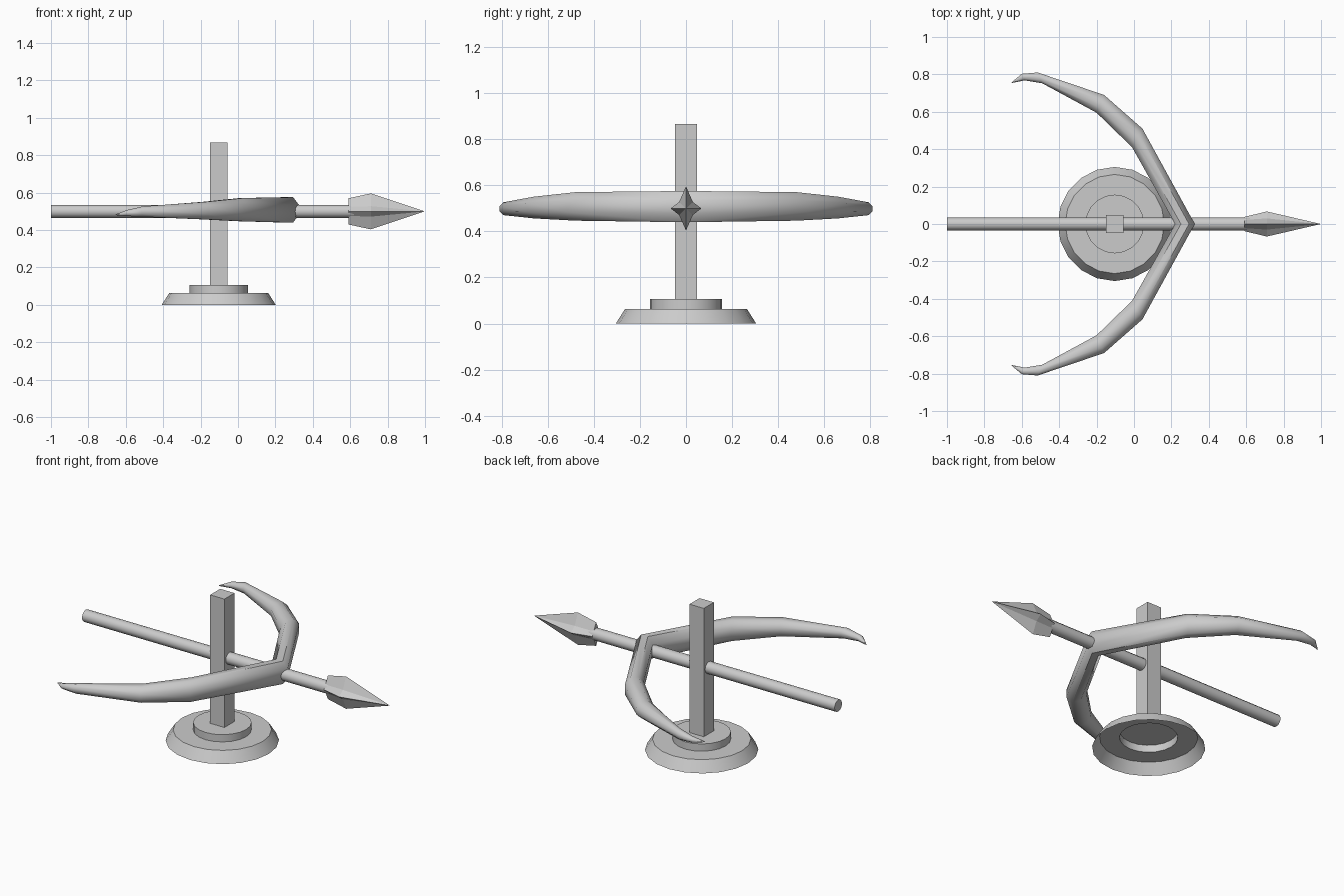
import bpy, bmesh, math
from mathutils import Vector

if "Cube" in bpy.data.objects:
    bpy.data.objects.remove(bpy.data.objects["Cube"])


def loft(name, rings, caps=(False, False), smooth=35):
    """Skin a list of closed rings with quads, optionally capping the ends."""
    bm = bmesh.new()
    vs = [[bm.verts.new(p) for p in r] for r in rings]
    n = len(vs[0])
    for a, b in zip(vs, vs[1:]):
        for i in range(n):
            j = (i + 1) % n
            bm.faces.new((a[i], a[j], b[j], b[i]))
    if caps[0]:
        bm.faces.new(vs[0][::-1])
    if caps[1]:
        bm.faces.new(vs[-1])
    bmesh.ops.recalc_face_normals(bm, faces=bm.faces)
    me = bpy.data.meshes.new(name)
    bm.to_mesh(me)
    bm.free()
    ob = bpy.data.objects.new(name, me)
    bpy.context.collection.objects.link(ob)
    bpy.ops.object.select_all(action='DESELECT')
    ob.select_set(True)
    bpy.context.view_layer.objects.active = ob
    if smooth:
        bpy.ops.object.shade_smooth_by_angle(angle=math.radians(smooth))
    return ob


def angles(n, offset=0.0):
    return [2 * math.pi * (i + offset) / n for i in range(n)]


POST_X, AXIS_Z = -0.103, 0.5

# Stepped base: thin shell, open underneath
base_profile = [(0.305, 0), (0.265, 0.063), (0.157, 0.063), (0.157, 0.106)]
loft("base", [[(POST_X + r * math.cos(a), r * math.sin(a), z) for a in angles(20)]
              for r, z in base_profile], caps=(False, True))

# Square post
h = 0.047
loft("post", [[(POST_X + sx * h, sy * h, z)
               for sx, sy in ((-1, -1), (1, -1), (1, 1), (-1, 1))]
              for z in (0.106, 0.868)], caps=(True, True), smooth=0)

# Arrow shaft
loft("arrow_shaft", [[(x, 0.035 * math.cos(a), AXIS_Z + 0.035 * math.sin(a))
                      for a in angles(12)] for x in (-1.0, 0.62)], caps=(True, True))


# Arrow head: four-pointed star section tapering to a tip
def star(x, y, z, iy, iz):
    pts = [(y, 0), (iy, iz), (0, z), (-iy, iz), (-y, 0), (-iy, -iz), (0, -z), (iy, -iz)]
    return [(x, p, AXIS_Z + q) for p, q in pts]


loft("arrow_head", [star(0.59, 0.038, 0.07, 0.022, 0.024),
                    star(0.71, 0.067, 0.096, 0.030, 0.028),
                    star(0.995, 0.001, 0.001, 0.0006, 0.0006)],
     caps=(True, True), smooth=0)

# Bow: one tapering limb, mirrored. (outer xy, inner xy, centre z, half height)
stations = [
    ((0.325, 0.0), (0.22, 0.0), 0.508, 0.068),
    ((0.045, 0.51), (-0.01, 0.41), 0.509, 0.062),
    ((-0.16, 0.69), (-0.20, 0.595), 0.504, 0.047),
    ((-0.515, 0.81), (-0.49, 0.752), 0.499, 0.028),
    ((-0.60, 0.803), (-0.585, 0.768), 0.491, 0.016),
    ((-0.655, 0.757), (-0.652, 0.754), 0.482, 0.002),
]
k = 1 / math.cos(math.pi / 8)
rings = []
for outer, inner, zc, hz in stations:
    o, i = Vector((*outer, zc)), Vector((*inner, zc))
    mid, half = (o + i) / 2, (o - i) / 2
    rings.append([mid + half * (k * math.cos(a)) + Vector((0, 0, hz * k * math.sin(a)))
                  for a in angles(8, 0.5)])
bow = loft("bow", rings, caps=(False, True), smooth=50)
mirror = bow.modifiers.new("mirror", 'MIRROR')
mirror.use_axis = (False, True, False)
